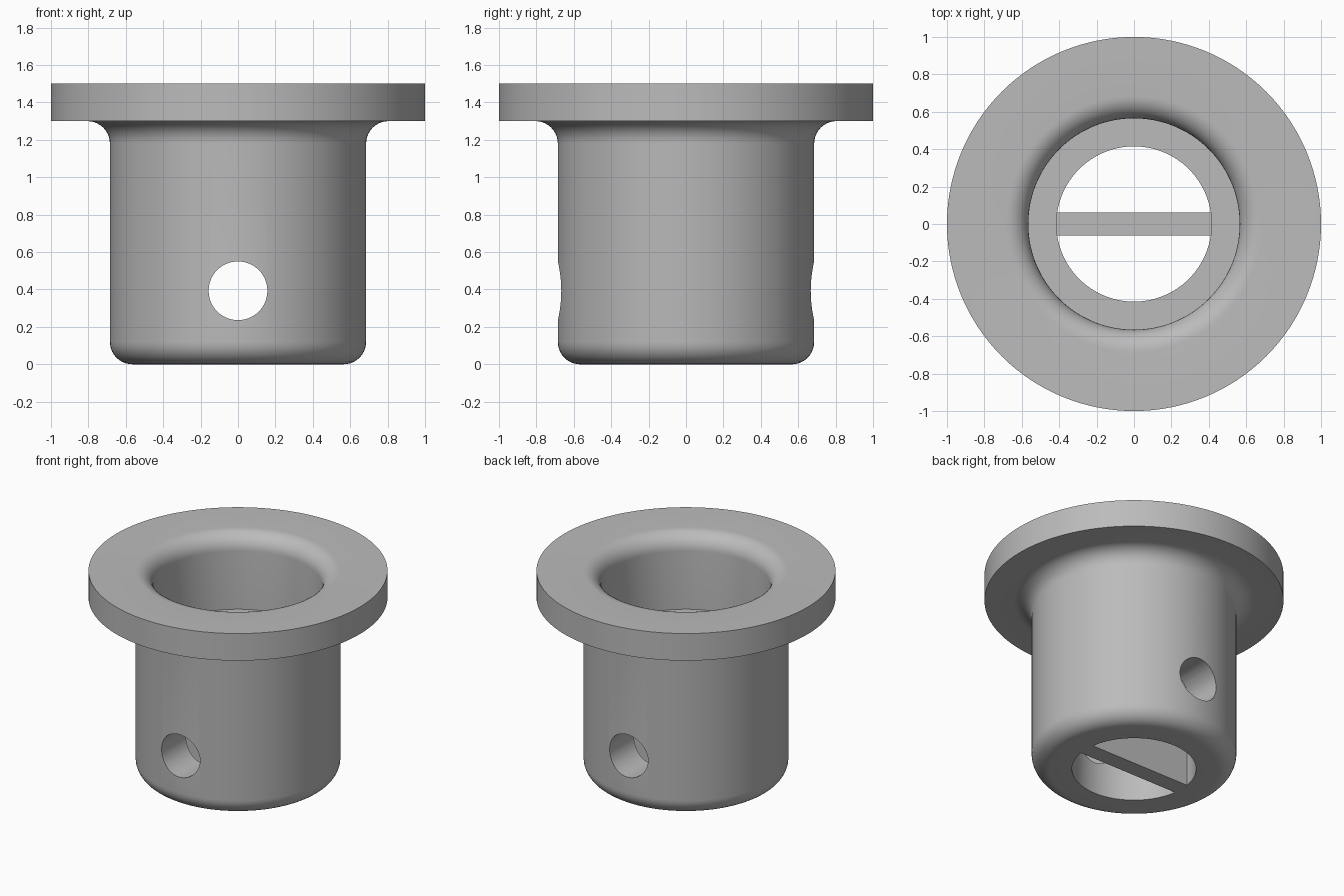
import bpy
import bmesh
from math import pi, sin, cos

if "Cube" in bpy.data.objects:
    bpy.data.objects.remove(bpy.data.objects["Cube"], do_unlink=True)

# Single plain metal colour
GREY = (0.5, 0.5, 0.5, 1.0)
metal = bpy.data.materials.new("grey_metal")
metal.use_nodes = True
metal.diffuse_color = GREY
metal.node_tree.nodes["Principled BSDF"].inputs["Base Color"].default_value = GREY

SEGMENTS = 128
FILLET = 0.12
BODY_R, COUNTERBORE_R, BORE_R = 0.685, 0.565, 0.415
TOP, FLANGE_BOTTOM, LEDGE = 1.5, 1.3, 0.95
HOLE_R, HOLE_Z = 0.157, 0.393
WEB_TOP, WEB_THICK = 0.65, 0.125


def arc(cx, cz, start, end, steps=10):
    """Quarter-round profile points, angles in units of pi."""
    angles = [(start + (end - start) * i / steps) * pi for i in range(steps + 1)]
    return [(cx + FILLET * cos(a), cz + FILLET * sin(a)) for a in angles]


def lathe(name, profile):
    """Revolve a closed (radius, height) profile about the z axis."""
    bm = bmesh.new()
    rings = []
    for i in range(SEGMENTS):
        a = 2 * pi * i / SEGMENTS
        rings.append([bm.verts.new((r * cos(a), r * sin(a), z)) for r, z in profile])
    n = len(profile)
    for i in range(SEGMENTS):
        a, b = rings[i], rings[(i + 1) % SEGMENTS]
        for j in range(n):
            k = (j + 1) % n
            bm.faces.new((a[j], b[j], b[k], a[k]))
    bmesh.ops.recalc_face_normals(bm, faces=bm.faces)
    mesh = bpy.data.meshes.new(name)
    bm.to_mesh(mesh)
    bm.free()
    obj = bpy.data.objects.new(name, mesh)
    bpy.context.collection.objects.link(obj)
    mesh.materials.append(metal)
    return obj


def combine(target, tool, operation):
    """Apply a boolean and discard the tool object."""
    mod = target.modifiers.new(operation.lower(), "BOOLEAN")
    mod.operation = operation
    mod.solver = "EXACT"
    mod.object = tool
    bpy.ops.object.select_all(action="DESELECT")
    bpy.context.view_layer.objects.active = target
    target.select_set(True)
    bpy.ops.object.modifier_apply(modifier=mod.name)
    bpy.data.objects.remove(tool, do_unlink=True)


# Flanged sleeve: rounded foot, filleted collar, rounded mouth, stepped bore
profile = [(BORE_R, 0)]
profile += arc(BODY_R - FILLET, FILLET, -0.5, 0)
profile += arc(BODY_R + FILLET, FLANGE_BOTTOM - FILLET, 1, 0.5)
profile += [(1, FLANGE_BOTTOM), (1, TOP)]
profile += arc(COUNTERBORE_R + FILLET, TOP - FILLET, 0.5, 1)
profile += [(COUNTERBORE_R, LEDGE), (BORE_R, LEDGE)]
sleeve = lathe("flanged_sleeve", profile)

# Dividing web across the bore, embedded in the wall
bpy.ops.mesh.primitive_cube_add(size=1, location=(0, 0, WEB_TOP / 2))
web = bpy.context.object
web.name = "dividing_web"
web.scale = (2 * BORE_R + 0.06, WEB_THICK, WEB_TOP)
web.data.materials.append(metal)
combine(sleeve, web, "UNION")

# Cross hole from front to back
bpy.ops.mesh.primitive_cylinder_add(vertices=64, radius=HOLE_R, depth=3,
                                    location=(0, 0, HOLE_Z), rotation=(pi / 2, 0, 0))
cutter = bpy.context.object
cutter.name = "cross_hole_cutter"
cutter.hide_render = True
cutter.data.materials.append(metal)
combine(sleeve, cutter, "DIFFERENCE")

bpy.ops.object.shade_smooth_by_angle(angle=pi / 6)
